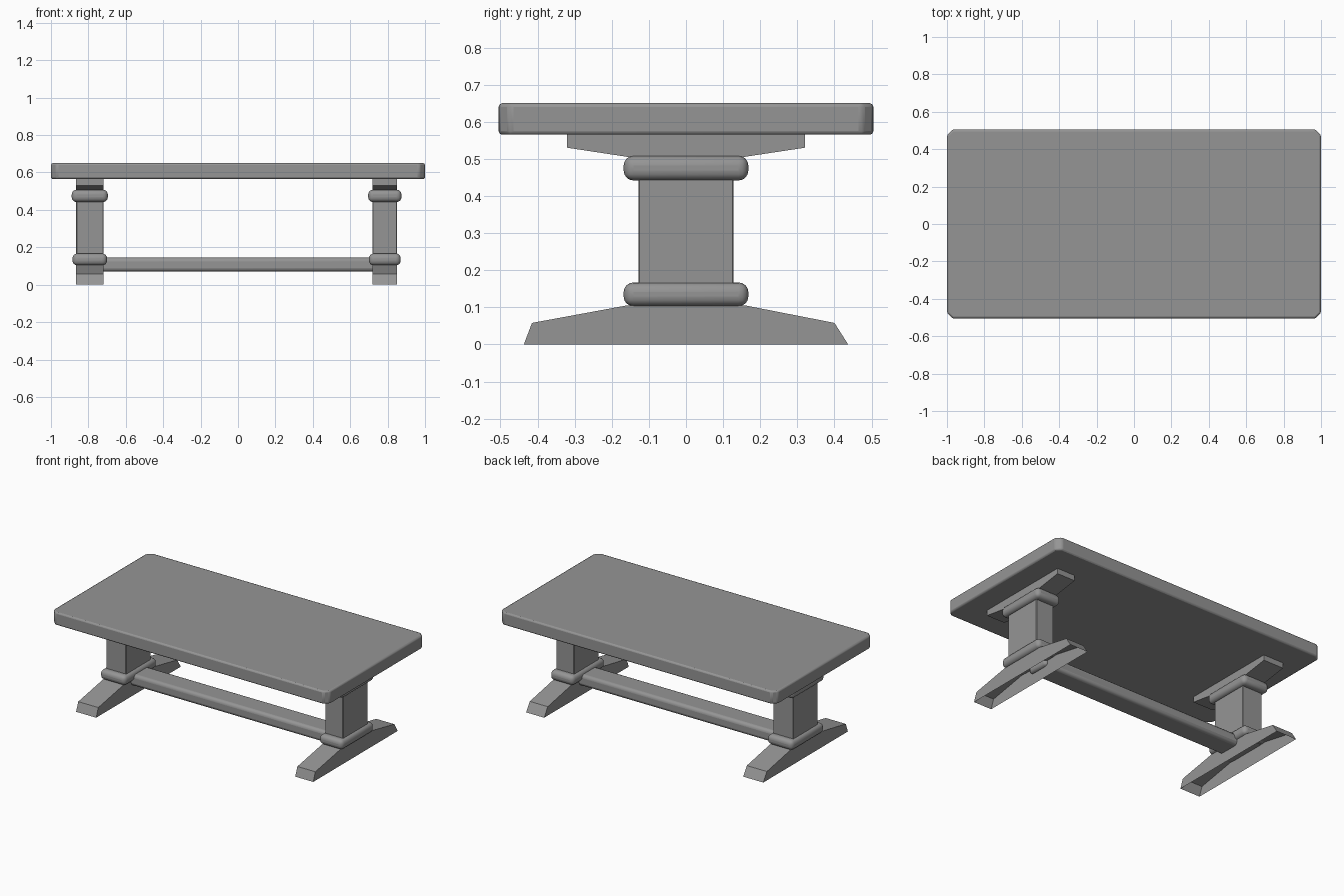
import bpy, bmesh, math

cube = bpy.data.objects.get("Cube")
if cube:
    bpy.data.objects.remove(cube)

grey = bpy.data.materials.new("plain grey")
grey.use_nodes = True
grey.diffuse_color = (0.3, 0.3, 0.3, 1)
grey.node_tree.nodes["Principled BSDF"].inputs["Base Color"].default_value = (0.3, 0.3, 0.3, 1)


def finish(name, bm, bevel=0, segments=1):
    bmesh.ops.recalc_face_normals(bm, faces=bm.faces)
    mesh = bpy.data.meshes.new(name)
    bm.to_mesh(mesh)
    bm.free()
    mesh.materials.append(grey)
    obj = bpy.data.objects.new(name, mesh)
    bpy.context.collection.objects.link(obj)
    if bevel:
        mod = obj.modifiers.new("rounded edges", 'BEVEL')
        mod.width, mod.segments = bevel, segments
        mod.limit_method = 'ANGLE'
    bpy.ops.object.select_all(action='DESELECT')
    obj.select_set(True)
    bpy.context.view_layer.objects.active = obj
    if segments > 1:
        bpy.ops.object.shade_smooth_by_angle(angle=math.radians(40))
    return obj


def prism(points, axis, start, end):
    """Extrude an outline along x or z."""
    bm = bmesh.new()
    place = (lambda p, d: (d, *p)) if axis == 'x' else (lambda p, d: (*p, d))
    face = bm.faces.new([bm.verts.new(place(p, start)) for p in points])
    solid = bmesh.ops.extrude_face_region(bm, geom=[face], use_keep_orig=True)
    shift = place((0, 0), end - start)
    verts = [g for g in solid["geom"] if isinstance(g, bmesh.types.BMVert)]
    bmesh.ops.translate(bm, verts=verts, vec=shift)
    return bm


def box(name, x, y, z, bevel=0, segments=1):
    outline = [(x[0], y[0]), (x[1], y[0]), (x[1], y[1]), (x[0], y[1])]
    return finish(name, prism(outline, 'z', *z), bevel, segments)


# Table top with clipped corners
w, d, c = 1.0, 0.505, 0.03
corners = [(w - c, d), (w, d - c), (w, c - d), (w - c, -d),
           (c - w, -d), (-w, c - d), (-w, d - c), (c - w, d)]
finish("table_top", prism(corners, 'z', 0.565, 0.65), 0.01, 2)

# Two trestles: foot, post, collars and bracket
for side, x0, x1 in (("left", 0.72, 0.85), ("right", -0.865, -0.72)):
    foot = prism([(-0.437, 0), (-0.415, 0.058), (-0.16, 0.105),
                  (0.16, 0.105), (0.4, 0.058), (0.437, 0)], 'x', x0, x1)
    # The foot is an open shell underneath
    under = [f for f in foot.faces if all(v.co.z < 0.001 for v in f.verts)]
    bmesh.ops.delete(foot, geom=under, context='FACES')
    finish(side + "_foot", foot)

    box(side + "_post", (x0, x1), (-0.128, 0.128), (0.1, 0.51), 0.003)
    for level, z0, z1, out in (("lower", 0.103, 0.167, 0.02), ("upper", 0.442, 0.508, 0.024)):
        box(f"{side}_{level}_collar", (x0 - out, x1 + out), (-0.168, 0.168), (z0, z1), 0.026, 4)

    bracket = [(-0.32, 0.566), (-0.32, 0.53), (-0.155, 0.505),
               (0.155, 0.505), (0.32, 0.53), (0.32, 0.566)]
    finish(side + "_bracket", prism(bracket, 'x', x0, x1))

# Stretcher joining the trestles
box("stretcher", (-0.74, 0.74), (-0.075, 0.075), (0.07, 0.145), 0.02, 3)
